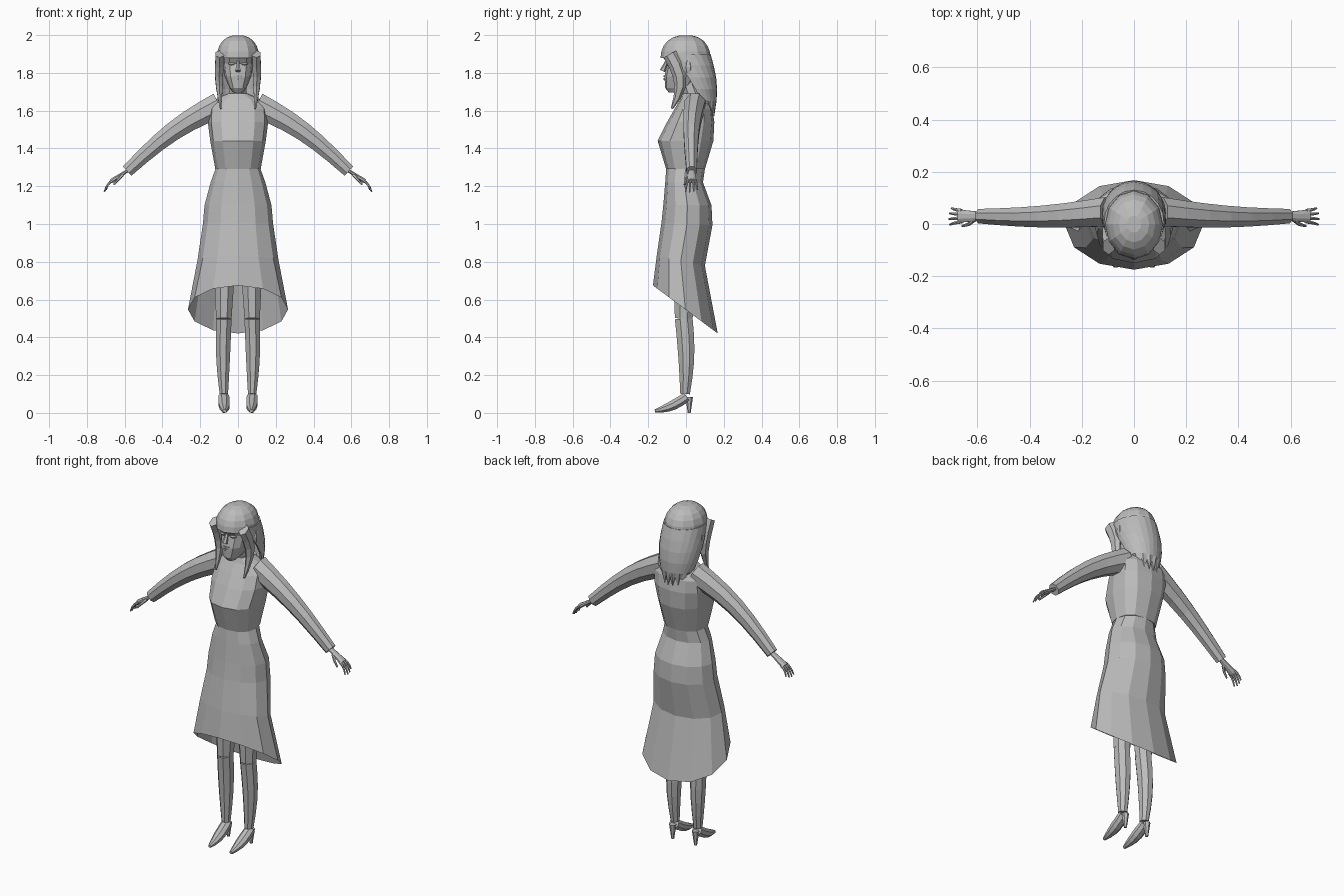
import bpy, bmesh, math
from math import sin, cos, pi, tau, radians
from mathutils import Vector

cube = bpy.data.objects.get("Cube")
if cube:
    bpy.data.objects.remove(cube)

shade = 0.5
grey = bpy.data.materials.new("plain grey")
grey.use_nodes = True
grey.diffuse_color = (shade, shade, shade, 1)
grey.node_tree.nodes["Principled BSDF"].inputs["Base Color"].default_value = grey.diffuse_color

ACROSS, DEPTH, UP = Vector((1, 0, 0)), Vector((0, 1, 0)), Vector((0, 0, 1))


def loft(name, rings, closed=True, capped=True):
    """Skin a list of rings with quads."""
    bm = bmesh.new()
    loops = [[bm.verts.new(point) for point in ring] for ring in rings]
    count = len(loops[0])
    for lower, upper in zip(loops, loops[1:]):
        for i in range(count if closed else count - 1):
            j = (i + 1) % count
            bm.faces.new((lower[i], lower[j], upper[j], upper[i]))
    if capped:
        bm.faces.new(loops[0])
        bm.faces.new(loops[-1])
    bmesh.ops.recalc_face_normals(bm, faces=bm.faces)
    mesh = bpy.data.meshes.new(name)
    bm.to_mesh(mesh)
    bm.free()
    mesh.materials.append(grey)
    part = bpy.data.objects.new(name, mesh)
    bpy.context.collection.objects.link(part)
    return part


def oval(z, half, front, back, tilt=0, power=1, sides=12, opening=0):
    """Horizontal ring from the front round the back; opening leaves the face free."""
    ring, middle, depth = [], (front + back) / 2, (back - front) / 2
    spans = sides - 1 if opening else sides
    for i in range(sides):
        angle = opening + (tau - 2 * opening) * i / spans
        s, c = sin(angle), cos(angle)
        y = middle - depth * math.copysign(abs(c) ** power, c)
        ring.append(Vector((half * math.copysign(abs(s) ** power, s), y, z + tilt * y)))
    return ring


def limb(name, start, end, thick, thin, bend=(0, 0, 0), swell=0, axis=ACROSS,
         flat=1, sides=8, steps=4, mirror=1):
    """Tapered limb that can bow and swell midway; flat squashes it across axis."""
    start, end, bend = Vector(start), Vector(end), Vector(bend)
    rings = []
    for k in range(steps + 1):
        t = k / steps
        bow = sin(pi * t)
        centre = start.lerp(end, t) + bend * bow
        heading = end - start + bend * pi * cos(pi * t)
        other = heading.cross(axis).normalized() * flat
        radius = thick + (thin - thick) * t + swell * bow
        ring = []
        for i in range(sides):
            angle = tau * (i + 0.5) / sides
            point = centre + radius * (axis * cos(angle) + other * sin(angle))
            point.x *= mirror
            ring.append(point)
        rings.append(ring)
    return loft(name, rings)


# Bodice: height, half width, front, back
loft("bodice", [oval(*row, power=0.85) for row in (
    (1.29, .12, -.105, .1), (1.44, .147, -.15, .145), (1.54, .16, -.1, .15),
    (1.61, .155, -.06, .14), (1.66, .12, -.03, .115), (1.69, .055, -.02, .085))])

# Skirt, open below, with a hem that drops towards the back
waist, hem = 1.29, .545
loft("skirt", [oval(*row, tilt=-.74 * ((waist - row[0]) / (waist - hem)) ** 3) for row in (
    (waist, .12, -.105, .1), (1.22, .145, -.11, .09), (1.1, .177, -.12, .135),
    (1, .186, -.13, .14), (.8, .215, -.155, .1), (hem, .265, -.175, .168))],
    capped=False)

# Neck and head
limb("neck", (0, .045, 1.65), (0, 0, 1.78), .05, .045)
loft("head", [oval(*row, power=0.85) for row in (
    (1.695, .025, -.09, -.02), (1.72, .045, -.11, .03), (1.78, .07, -.114, .07),
    (1.85, .08, -.1, .1), (1.88, .08, -.12, .1), (1.97, .06, -.07, .07))])

# Nose and lips
limb("nose", (0, -.1, 1.865), (0, -.125, 1.81), .008, .015, sides=6, steps=2)
for label, z in (("upper_lip", 1.782), ("lower_lip", 1.768)):
    limb(label, (-.026, -.1, z), (.026, -.1, z), .004, .004, bend=(0, -.013, 0),
         swell=.003, axis=UP, sides=4)

# Hair crown: a dome with its lower edge as the fringe
dome = []
for k in range(6):
    angle = radians(10 + 16 * k)
    reach = sin(angle) ** 0.8
    dome.append(oval(1.88 + .12 * cos(angle), .113 * reach, -.135 * reach, .13 * reach))
loft("hair_crown", dome)

# Long hair that opens round the face and ends in points
fall, rows = [], 5
for k in range(rows + 1):
    t = k / rows
    fall.append(oval(1.9 - .31 * t, .115 + .02 * sin(pi * t) - .03 * t, -.12 * (1 - t),
                     .13 + .035 * sin(.8 * pi * t), sides=15, opening=radians(52 + 56 * t)))
for i, point in enumerate(fall[-1]):
    point.z += .035 if i % 2 else -.02
hair = loft("hair_fall", fall, closed=False, capped=False)
hair.modifiers.new("thickness", 'SOLIDIFY').thickness = .012

# Paired parts
for label, mirror in (("left", 1), ("right", -1)):
    def pair(part, *shape, **options):
        limb(label + "_" + part, *shape, mirror=mirror, **options)

    # Locks in front of the shoulders, ears and eyes
    pair("hair_lock", (.097, -.085, 1.9), (.092, -.075, 1.61), .025, .004,
         bend=(.005, .05, 0), swell=.008, flat=1.5, sides=6, steps=5)
    pair("ear", (.112, .012, 1.79), (.112, .012, 1.87), .003, .003,
         swell=.009, flat=2, sides=6)
    pair("eye", (.018, -.1, 1.848), (.052, -.09, 1.848), .004, .004,
         swell=.005, axis=UP, sides=6)

    # Sleeve
    pair("sleeve", (.1, .047, 1.63), (.587, .03, 1.28), .06, .03, bend=(0, -.01, .036),
         axis=DEPTH, flat=1.2, steps=6)

    # Hand with four fingers and a thumb
    pair("palm", (.57, .03, 1.292), (.67, .03, 1.227), .016, .027, axis=DEPTH, flat=.5)
    for k, (finger, length) in enumerate((("index", .93), ("middle", 1),
                                          ("ring", .95), ("little", .8))):
        root = Vector((.66, .009 + .014 * k, 1.233))
        tip = root + Vector((.048, .008 * (k - 1.5), -.064)) * length
        pair(finger + "_finger", root, tip, .008, .004, bend=(.006, 0, .006),
             axis=DEPTH, sides=6, steps=3)
    pair("thumb", (.61, .018, 1.262), (.658, -.008, 1.208), .01, .005,
         bend=(0, -.006, 0), axis=DEPTH, sides=6, steps=2)

    # Thigh and calf
    pair("thigh", (.07, 0, .9), (.075, -.012, .5), .07, .044, flat=1.15)
    pair("calf", (.075, -.012, .5), (.075, -.005, .1), .044, .024,
         bend=(.004, .01, 0), swell=.006, flat=1.15, steps=5)

    # High heeled shoe
    pair("shoe", (.075, .005, .085), (.07, -.165, .01), .03, .01,
         bend=(0, 0, -.012), swell=.01, flat=.9, steps=5)
    pair("heel", (.075, .017, .085), (.075, .017, 0), .02, .008, sides=6, steps=2)
